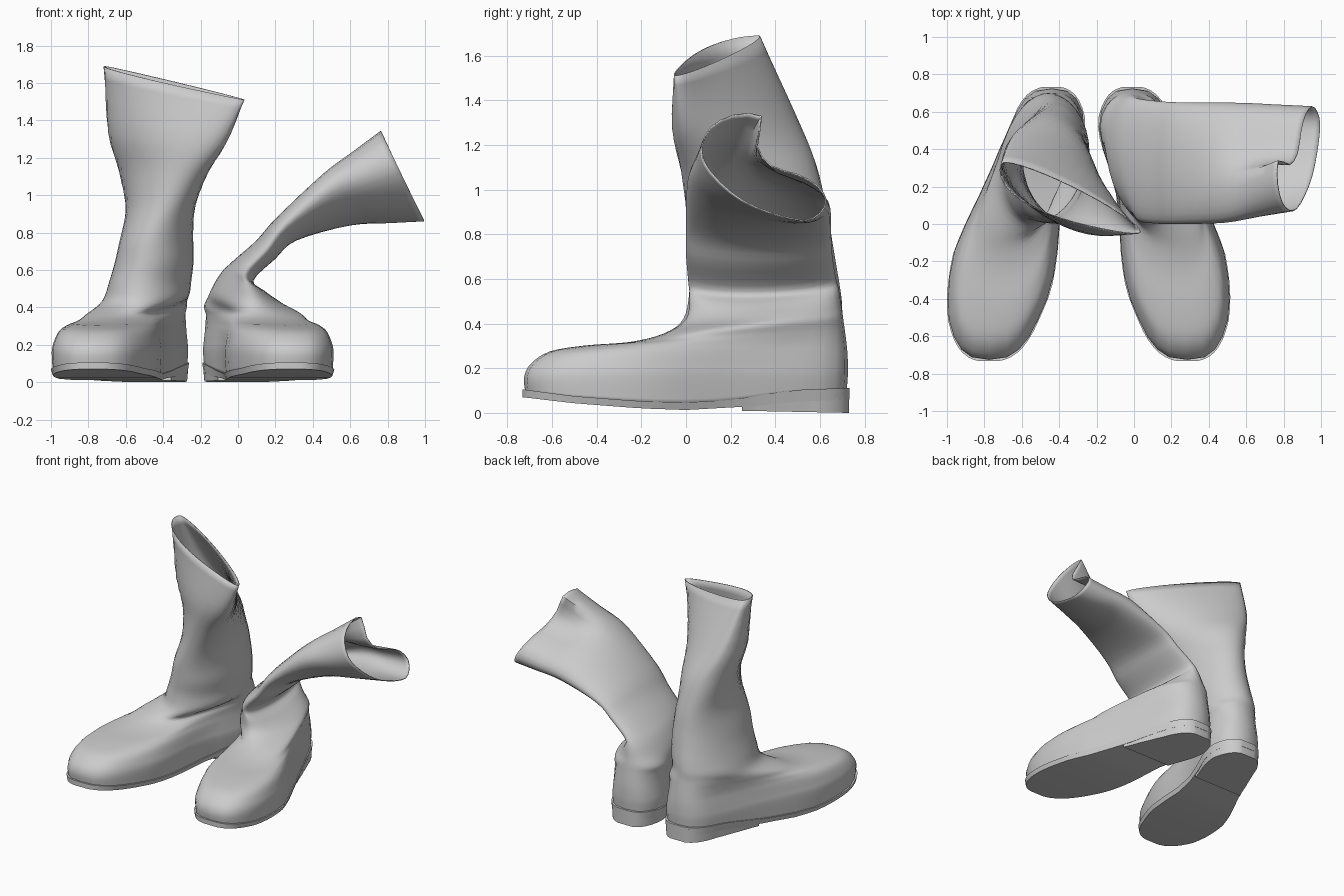
import bpy
from math import cos, sin, pi, copysign
from mathutils import Vector as V

if "Cube" in bpy.data.objects:
    bpy.data.objects.remove(bpy.data.objects["Cube"])

N = 32      # points round each ring
SUB = 4     # steps between rings


def table(keys, y):
    """Piecewise-linear lookup in a list of (y, value)."""
    if y <= keys[0][0]:
        return keys[0][1]
    for (a, va), (b, vb) in zip(keys, keys[1:]):
        if y <= b:
            return va + (vb - va) * (y - a) / (b - a)
    return keys[-1][1]


def catmull(a, b, c, d, t):
    return 0.5 * (2 * b + (c - a) * t + (2 * a - 5 * b + 4 * c - d) * t * t
                  + (3 * b - a - 3 * c + d) * t ** 3)


# plan of the foot: sideways drift, half width, welt and tread lines
DRIFT = [(-.73, .335), (-.5, .31), (-.35, .28), (-.15, .247), (0, .21), (.15, .163),
         (.3, .105), (.45, .045), (.55, .015), (.73, 0)]
WIDTH = [(-.73, .31), (-.35, .302), (-.15, .28), (0, .25), (.15, .228), (.3, .228), (.45, .248),
         (.55, .262), (.73, .28)]
WELT = [(-.73, .105), (-.5, .075), (-.2, .052), (0, .047), (.2, .057), (.4, .09), (.5, .103), (.73, .112)]
TREAD = [(-.73, .07), (-.5, .043), (-.2, .02), (0, .013), (.3, .03), (.5, .05), (.73, .06)]

# foot rings: front y, z, back y, z, width scale, roundness power
FOOT = [(-.72, 0, .72, 0, .98, .72), (-.725, .16, .725, .17, 1, .72), (-.695, .22, .725, .22, .97, .72),
        (-.61, .275, .723, .27, .93, .74), (-.45, .302, .718, .32, .89, .78),
        (-.25, .318, .71, .38, .87, .84), (-.1, .355, .703, .43, .87, .9)]


def make(name, verts, faces, angle=40):
    me = bpy.data.meshes.new(name)
    me.from_pydata([tuple(v) for v in verts], [], faces)
    ob = bpy.data.objects.new(name, me)
    bpy.context.collection.objects.link(ob)
    bpy.ops.object.select_all(action='DESELECT')
    ob.select_set(True)
    bpy.context.view_layer.objects.active = ob
    bpy.ops.object.shade_smooth_by_angle(angle=angle * pi / 180)
    return ob


def foot_ring(k, x0, dr):
    yf, zf, yb, zb, ws, power = FOOT[k]
    pts = []
    for i in range(N):
        t = 2 * pi * i / N
        f = (1 - cos(t)) / 2
        y = yf + (yb - yf) * f
        s = copysign(abs(sin(t)) ** power, sin(t))
        z = table(WELT, y) - .01 if k == 0 else zf + (zb - zf) * f
        pts.append(V((x0 + dr * table(DRIFT, y) + s * ws * table(WIDTH, y), y, z)))
    return pts


def shaft_ring(F, B, S, left=1, pinch=0):
    """Ellipse from front point F to back point B, half thickness S, the left side scaled
    by left and pinched toward the front."""
    F, B, S = V(F), V(B), V(S)
    pts = []
    for i in range(N):
        t = 2 * pi * i / N
        k = 1 if sin(t) > 0 else left * (1 - pinch * cos(t))
        pts.append((F + B) / 2 + (F - B) / 2 * cos(t) + S * sin(t) * k)
    return pts


def flat_ring(F, B, right, left, pinch=0):
    d = (V(F) - V(B)).to_2d().normalized()
    return shaft_ring(F, B, (-d.y * right, d.x * right, 0), left / right, pinch)


def loft(name, rings):
    """Smooth skin through the rings, with a thin leather thickness."""
    full = []
    last = len(rings) - 1
    for k in range(last):
        a, b, c, d = (rings[max(0, min(last, k + j))] for j in (-1, 0, 1, 2))
        for s in range(SUB):
            full.append([catmull(a[i], b[i], c[i], d[i], s / SUB) for i in range(N)])
    full.append(rings[-1])
    faces = [(r * N + i, r * N + (i + 1) % N, (r + 1) * N + (i + 1) % N, (r + 1) * N + i)
             for r in range(len(full) - 1) for i in range(N)]
    ob = make(name, [p for r in full for p in r], faces, 60)
    m = ob.modifiers.new("leather", 'SOLIDIFY')
    m.thickness = .006
    m.offset = -1


def slab(name, x0, dr, y0, y1, top, bottom, grow):
    """Sole or heel block following the foot plan, built from cross strips."""
    verts, faces, n = [], [], 28
    for k in range(n + 1):
        y = y0 + (y1 - y0) * (1 - cos(pi * k / n)) / 2
        u = min(1, abs(y) / .735)
        w = max(.005, table(WIDTH, y) * (1 - u * u) ** .36 * grow)
        x = x0 + dr * table(DRIFT, y)
        zt, zb = top(y), bottom(y)
        verts += [(x - w * .96, y, zb), (x - w, y, zt), (x + w, y, zt), (x + w * .96, y, zb)]
    for k in range(n):
        for j in range(4):
            a, b = k * 4 + j, k * 4 + (j + 1) % 4
            faces.append((a, a + 4, b + 4, b))
    faces += [(0, 1, 2, 3), (4 * n + 3, 4 * n + 2, 4 * n + 1, 4 * n)]
    make(name, verts, faces, 35)


def base(side, x0, dr):
    slab("sole_" + side, x0, dr, -.732, .732, lambda y: table(WELT, y), lambda y: table(TREAD, y), 1.01)
    slab("heel_" + side, x0, dr, .25, .73, lambda y: table(WELT, y) - .015, lambda y: .02 * max(0, .73 - y), .98)
    return [foot_ring(k, x0, dr) for k in range(len(FOOT))]


# upright boot: shaft twists as it rises
rings = base("upright", -.44, -1)
rings += [flat_ring((-.575, -.01, .42), (-.43, .697, .49), .235, .21),
          flat_ring((-.54, .015, .53), (-.425, .69, .56), .23, .2),
          flat_ring((-.50, .01, .64), (-.42, .675, .65), .22, .195),
          flat_ring((-.47, .005, .76), (-.42, .655, .77), .205, .185),
          flat_ring((-.39, 0, .9), (-.45, .63, .92), .185, .18),
          flat_ring((-.25, -.01, 1.08), (-.54, .57, 1.12), .185, .205, .05),
          flat_ring((-.08, -.03, 1.27), (-.65, .47, 1.34), .14, .215, .2),
          flat_ring((.035, -.045, 1.51), (-.71, .325, 1.69), .06, .125, .5)]
loft("boot_upright", rings)

# slumped boot: shaft creases at the ankle and falls sideways
MOUTH = [(.07, 1.2), (.08, 1.12), (.15, 1.03), (.25, .95), (.36, .9), (.46, .87), (.54, .86), (.6, .89),
         (.63, .95), (.59, 1.02), (.5, 1.07), (.38, 1.11), (.32, 1.2), (.34, 1.33), (.21, 1.335), (.11, 1.28)]
M = [V((.76 + (1.35 - z) * .48, y, z)) for y, z in MOUTH]
mouth = []
for i in range(16):
    for s in (0, .5):
        mouth.append(catmull(M[i - 1], M[i], M[(i + 1) % 16], M[(i + 2) % 16], s))
rings = base("slumped", -.01, .88)
rings += [shaft_ring((.09, 0, .42), (-.01, .695, .48), (.185, 0, -.02)),
          shaft_ring((.05, .015, .52), (.0, .685, .55), (.115, 0, -.045)),
          shaft_ring((.04, .01, .59), (.025, .67, .61), (.05, 0, -.055)),
          shaft_ring((.15, .0, .71), (.15, .655, .71), (.05, 0, -.05)),
          shaft_ring((.25, .0, .84), (.27, .65, .8), (.05, 0, -.06))]
mid = shaft_ring((.45, .0, 1.02), (.52, .65, .9), (.06, 0, -.11))
rings += [[a.lerp(b, .1) for a, b in zip(mid, mouth)],
          [a.lerp(b, .6) for a, b in zip(mid, mouth)], mouth]
loft("boot_slumped", rings)
